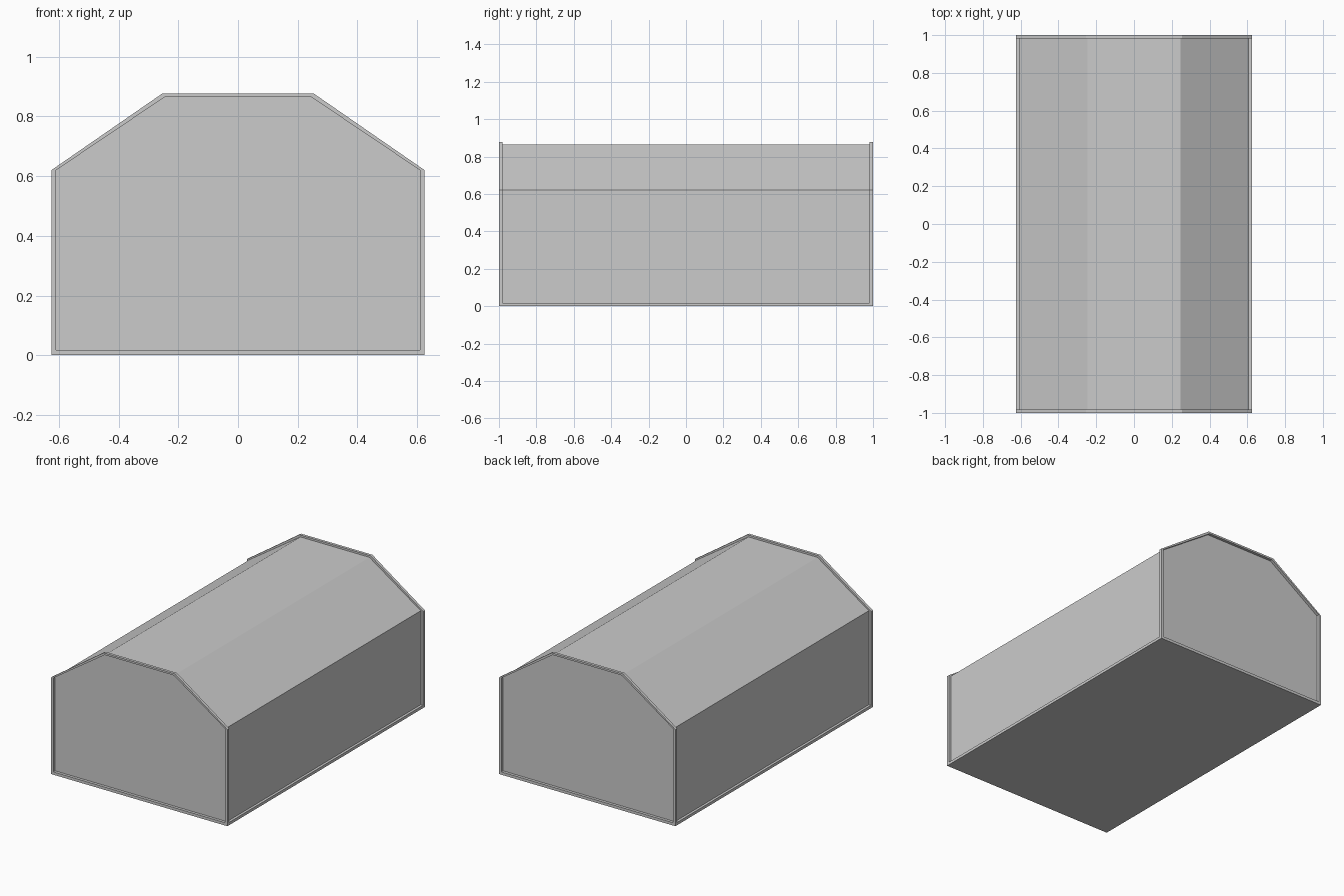
import bpy, bmesh

if "Cube" in bpy.data.objects:
    bpy.data.objects.remove(bpy.data.objects["Cube"])

OUTER = [(0.625, 0.0), (0.625, 0.62), (0.253, 0.877)]
INNER = [(0.609, 0.018), (0.609, 0.62), (0.245, 0.865)]
BODY = [(0.609, 0.0), (0.609, 0.62), (0.245, 0.865)]
T = 0.018  # frame thickness along y


def mirrored(half):
    return half + [(-x, z) for x, z in reversed(half)]


def finish(bm, name):
    bmesh.ops.recalc_face_normals(bm, faces=bm.faces)
    mesh = bpy.data.meshes.new(name)
    bm.to_mesh(mesh)
    bm.free()
    obj = bpy.data.objects.new(name, mesh)
    bpy.context.collection.objects.link(obj)


def prism(name, pts, y0, y1):
    bm = bmesh.new()
    a, b = [[bm.verts.new((x, y, z)) for x, z in pts] for y in (y0, y1)]
    bm.faces.new(a)
    bm.faces.new(b)
    for i in range(len(pts)):
        j = (i + 1) % len(pts)
        bm.faces.new((a[i], a[j], b[j], b[i]))
    finish(bm, name)


def ring(name, outer, inner, y0, y1):
    bm = bmesh.new()
    loops = [[bm.verts.new((x, y, z)) for x, z in pts]
             for pts, y in ((outer, y0), (outer, y1), (inner, y1), (inner, y0))]
    n = len(outer)
    for k in range(4):
        a, b = loops[k], loops[(k + 1) % 4]
        for i in range(n):
            j = (i + 1) % n
            bm.faces.new((a[i], a[j], b[j], b[i]))
    finish(bm, name)


# Main barn-shaped body, recessed inside the edge frame
prism("body_shell", mirrored(BODY), -1 + T, 1 - T)

# Raised frames around both ends
ring("front_frame", mirrored(OUTER), mirrored(INNER), -1, -1 + T)
ring("back_frame", mirrored(OUTER), mirrored(INNER), 1 - T, 1)

# Bottom rails along both long sides
for side, s in (("right", 1), ("left", -1)):
    prism(side + "_bottom_rail",
          [(s * 0.609, 0), (s * 0.625, 0), (s * 0.625, 0.018), (s * 0.609, 0.018)],
          -1 + T, 1 - T)
